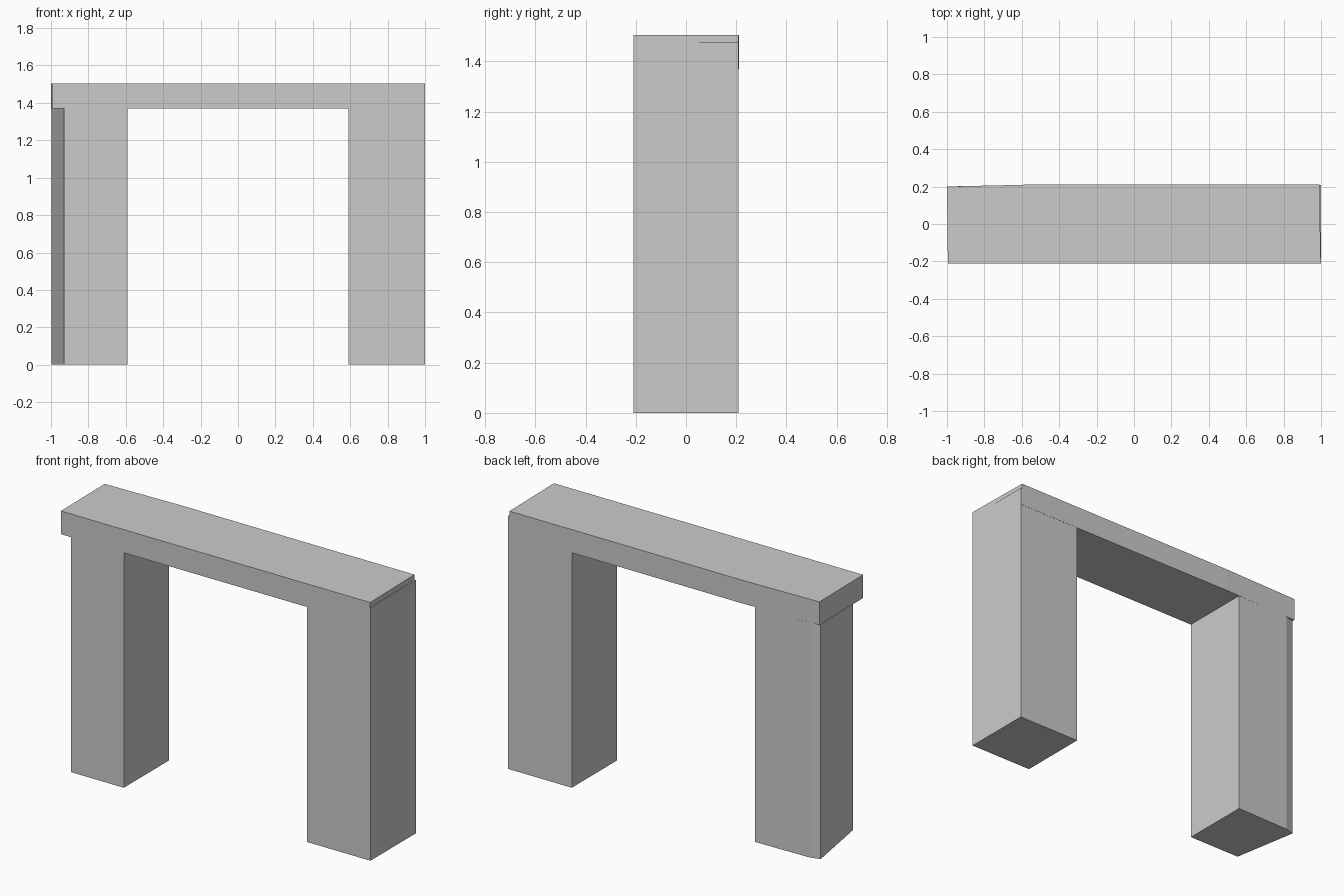
import bpy, bmesh

if "Cube" in bpy.data.objects:
    bpy.data.objects.remove(bpy.data.objects["Cube"])


def prism(name, outline, z0, z1):
    """Extrude a plan outline from z0 up to z1."""
    bm = bmesh.new()
    base = bm.faces.new([bm.verts.new((x, y, z0)) for x, y in outline])
    ext = bmesh.ops.extrude_face_region(bm, geom=[base])
    top = [g for g in ext["geom"] if isinstance(g, bmesh.types.BMVert)]
    bmesh.ops.translate(bm, verts=top, vec=(0, 0, z1 - z0))
    bmesh.ops.recalc_face_normals(bm, faces=bm.faces)
    mesh = bpy.data.meshes.new(name)
    bm.to_mesh(mesh)
    bm.free()
    obj = bpy.data.objects.new(name, mesh)
    bpy.context.collection.objects.link(obj)
    return obj


# Slightly irregular lintel across the top
prism("lintel", [(-0.995, -0.21), (0.999, -0.21), (0.991, 0.21), (0.25, 0.21),
                 (-0.5, 0.212), (-1, 0.2)], 1.37, 1.505)

# Left leg: slanted outer side and a clipped back corner
prism("left_leg", [(-0.93, -0.209), (-0.59, -0.209), (-0.59, 0.209),
                   (-0.94, 0.202), (-0.998, 0.185)], 0, 1.37)

# Right leg: plain block running up beside the end of the lintel
prism("right_leg", [(0.59, -0.209), (1, -0.209), (1, 0.209), (0.59, 0.209)],
      0, 1.475)
